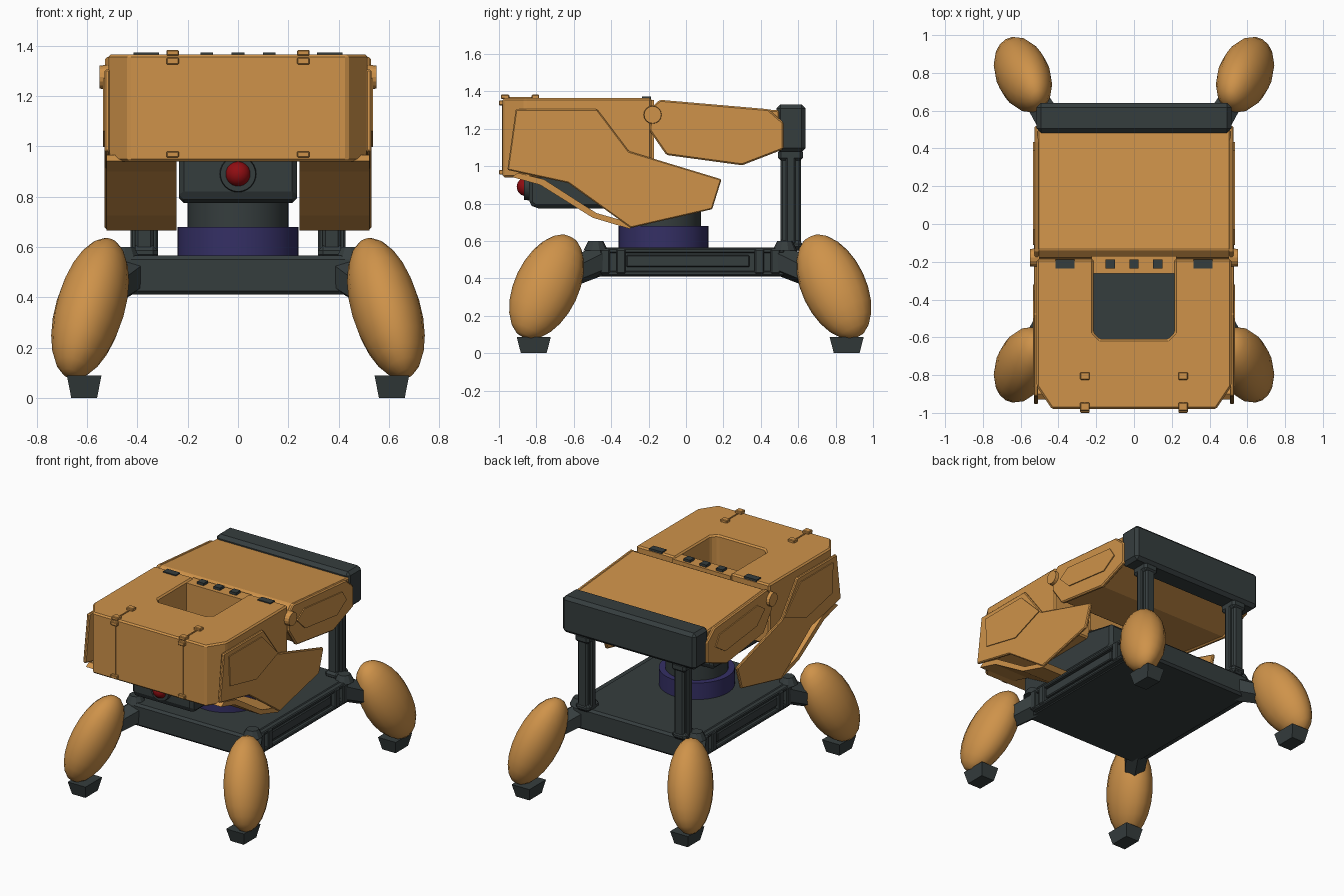
import bpy, bmesh, math
from mathutils import Matrix, Vector

if "Cube" in bpy.data.objects:
    bpy.data.objects.remove(bpy.data.objects["Cube"])

def material(name, rgb):
    m = bpy.data.materials.new(name)
    m.diffuse_color = (*rgb, 1)
    m.use_nodes = True
    m.node_tree.nodes["Principled BSDF"].inputs["Base Color"].default_value = m.diffuse_color
    return m

TAN = material("tan_armour", (0.62, 0.29, 0.068))
DARK = material("dark_frame", (0.036, 0.047, 0.048))
NAVY = material("navy_ring", (0.035, 0.029, 0.13))
RED = material("red_lens", (0.28, 0.004, 0.006))
MID_Y = 0.0225  # centre line of the chassis, front to back

def finish(bm, name, mat, bevel=0, mirror="", smooth=False, y0=0.0):
    """Turn a bmesh into an object; mirror is any of 'x', 'xy'."""
    bmesh.ops.recalc_face_normals(bm, faces=bm.faces)
    me = bpy.data.meshes.new(name)
    bm.to_mesh(me)
    bm.free()
    me.materials.append(mat)
    ob = bpy.data.objects.new(name, me)
    ob.location.y = y0
    bpy.context.collection.objects.link(ob)
    if bevel:
        b = ob.modifiers.new("bevel", 'BEVEL')
        b.width, b.segments, b.limit_method = bevel, 1, 'ANGLE'
    if mirror:
        m = ob.modifiers.new("mirror", 'MIRROR')
        m.use_axis = ('x' in mirror, 'y' in mirror, False)
        m.use_mirror_merge = False
    if smooth:
        bpy.context.view_layer.objects.active = ob
        ob.select_set(True)
        bpy.ops.object.shade_smooth_by_angle(angle=math.radians(40))
        ob.select_set(False)
    return ob

def box(name, x, y, z, mat, taper=1.0, **kw):
    """Box from ranges; taper scales the bottom face."""
    bm = bmesh.new()
    bmesh.ops.create_cube(bm, size=1)
    for v in bm.verts:
        k = taper if v.co.z < 0 else 1
        v.co = [(r[0] + r[1]) / 2 + c * (r[1] - r[0]) * s
                for r, c, s in zip((x, y, z), v.co, (k, k, 1))]
    return finish(bm, name, mat, **kw)

def prism(name, pts, axis, lo, hi, mat, **kw):
    """Outline in yz (axis 'x') or xy (axis 'z'), extruded from lo to hi."""
    bm = bmesh.new()
    place = (lambda p: (lo, p[0], p[1])) if axis == 'x' else (lambda p: (p[0], p[1], lo))
    f = bm.faces.new([bm.verts.new(place(p)) for p in pts])
    ext = bmesh.ops.extrude_face_region(bm, geom=[f])
    d = hi - lo
    bmesh.ops.translate(bm, vec=(d, 0, 0) if axis == 'x' else (0, 0, d),
                        verts=[g for g in ext['geom'] if isinstance(g, bmesh.types.BMVert)])
    return finish(bm, name, mat, **kw)

def rod(name, a, b, r1, r2, mat, n=32, **kw):
    a, b = Vector(a), Vector(b)
    bm = bmesh.new()
    rot = (b - a).to_track_quat('Z', 'Y').to_matrix().to_4x4()
    bmesh.ops.create_cone(bm, cap_ends=True, segments=n, radius1=r1, radius2=r2,
                          depth=(b - a).length, matrix=Matrix.Translation((a + b) / 2) @ rot)
    return finish(bm, name, mat, **kw)

# Chassis slab with side rails
box("chassis", (-.465, .465), (-.54, .595), (.41, .565), DARK, bevel=.015)
box("side_rail_top", (.45, .49), (-.45, .525), (.535, .56), DARK, mirror="x", bevel=.006)
box("side_rail_bottom", (.45, .49), (-.45, .525), (.415, .44), DARK, mirror="x", bevel=.006)
box("side_panel", (.45, .482), (-.32, .34), (.46, .525), DARK, mirror="x", bevel=.006)
for i, y in enumerate((.37, .455)):
    box(f"side_bracket_{i}", (.45, .497), (y - .025, y + .025), (.425, .555), DARK,
        mirror="xy", y0=MID_Y, bevel=.006)

# Four legs: one quarter mirrored to all corners
d = Vector((.26, .41, -.87)).normalized()
ey = d.cross(Vector((1, 0, 0))).normalized()
ex = ey.cross(d)
bm = bmesh.new()
bmesh.ops.create_uvsphere(bm, u_segments=16, v_segments=12, radius=1)
frame = Matrix((ex, ey, d)).transposed().to_4x4()
bm.transform(Matrix.Translation((.588, .768, .355)) @ frame @ Matrix.Diagonal((.137, .172, .308, 1)))
finish(bm, "leg_pod", TAN, mirror="xy", smooth=True, y0=MID_Y)
rod("leg_strut", (.42, .48, .5), (.58, .74, .38), .085, .065, DARK, n=6, mirror="xy", y0=MID_Y)
rod("corner_mount", (.45, .505, .55), (.45, .505, .6), .065, .04, DARK, n=10, mirror="xy", y0=MID_Y)
box("foot", (.543, .68), (.745, .928), (0, .088), DARK, taper=.75, mirror="xy", y0=MID_Y)

# Turntable and neck
rod("turntable", (0, -.12, .56), (0, -.12, .68), .24, .24, NAVY, n=48, smooth=True)
rod("neck", (0, -.12, .67), (0, -.12, .8), .2, .2, DARK, n=48, smooth=True)

# Sensor head with lens
prism("head", [(-.84, .80), (-.81, .775), (.02, .775), (.05, .8), (.05, .95), (-.2, 1.0), (-.84, 1.0)],
      'x', -.235, .235, DARK, bevel=.02)
rod("lens_ring", (0, -.82, .89), (0, -.865, .89), .075, .07, DARK, n=24, smooth=True)
bm = bmesh.new()
bmesh.ops.create_uvsphere(bm, u_segments=24, v_segments=12, radius=.05,
                          matrix=Matrix.Translation((0, -.855, .89)))
finish(bm, "lens", RED, smooth=True)

# Front shell: U-shaped hood with chamfered nose
half = [(.435, -.98), (.515, -.86), (.515, -.185), (.215, -.185), (.215, -.575), (.18, -.61)]
prism("front_shell", half + [(-x, y) for x, y in reversed(half)], 'z', .94, 1.365, TAN, bevel=.01)
box("hood_bridge", (-.225, .225), (-.262, -.17), (1.0, 1.355), TAN)
for i, (x, w) in enumerate(((0, .025), (.125, .025), (.365, .05))):
    box(f"hood_tab_{i}", (x - w, x + w), (-.235, -.187), (1.34, 1.372), DARK, mirror="x" if x else "")

# Hood latches and seams
for i, (y, z) in enumerate((((-1.0, -.97), (1.325, 1.352)), ((-1.0, -.97), (.955, .98)),
                            ((-.825, -.785), (1.36, 1.383)), ((-.99, -.945), (1.36, 1.383)))):
    box(f"latch_{i}", (.235, .285), y, z, TAN, mirror="x", bevel=.004)
box("front_seam", (.256, .264), (-.985, -.975), (.975, 1.33), TAN, mirror="x")
box("top_seam", (.256, .264), (-.95, -.82), (1.36, 1.37), TAN, mirror="x")

# Side fenders with raised panels and sloping undersides
prism("fender", [(-.91, 1.305), (-.475, 1.305), (-.305, 1.08), (.19, .93), (.14, .77), (-.295, .67),
                 (-.63, .91), (-.955, .98)], 'x', .508, .53, TAN, mirror="x", bevel=.006)
prism("fender_panel", [(-.86, 1.27), (-.5, 1.27), (-.32, 1.09), (-.56, .997), (-.85, 1.06)],
      'x', .525, .536, TAN, mirror="x")
prism("fender_underside", [(-.93, .942), (-.78, .9), (-.5, .725), (-.3, .665), (-.27, .69),
                           (-.48, .75), (-.76, .93), (-.9, .965)], 'x', .245, .522, TAN, mirror="x")

# Rear shell and its side plates
rear = [(-.14, 1.355), (.44, 1.305), (.52, 1.235), (.52, 1.09), (.30, 1.005), (-.105, 1.06),
        (-.195, 1.19), (-.19, 1.31)]
top = [(-.135, 1.352), (.5, 1.298), (.5, 1.09), (.29, 1.015), (-.1, 1.07), (-.185, 1.19), (-.18, 1.31)]
prism("rear_shell", top, 'x', -.51, .51, TAN, bevel=.008)
prism("rear_side_plate", rear, 'x', .5, .528, TAN, mirror="x", bevel=.008)
prism("rear_side_panel", [(-.03, 1.287), (.39, 1.244), (.435, 1.174), (.33, 1.105), (-.02, 1.147),
                          (-.11, 1.233)], 'x', .525, .535, TAN, mirror="x")
rod("hinge", (.5, -.178, 1.275), (.55, -.178, 1.275), .05, .046, TAN, n=16, mirror="x")

# Rear bar on two posts
box("rear_bar", (-.515, .515), (.483, .64), (1.075, 1.33), DARK, bevel=.022)
box("post", (.335, .41), (.505, .615), (.55, 1.1), DARK, mirror="x", bevel=.012)
box("post_rib", (.318, .427), (.535, .585), (.55, 1.1), DARK, mirror="x", bevel=.008)
box("post_base", (.318, .427), (.49, .622), (.55, .605), DARK, mirror="x", bevel=.02)
box("post_cap", (.318, .427), (.492, .625), (1.03, 1.09), DARK, mirror="x", bevel=.015)
